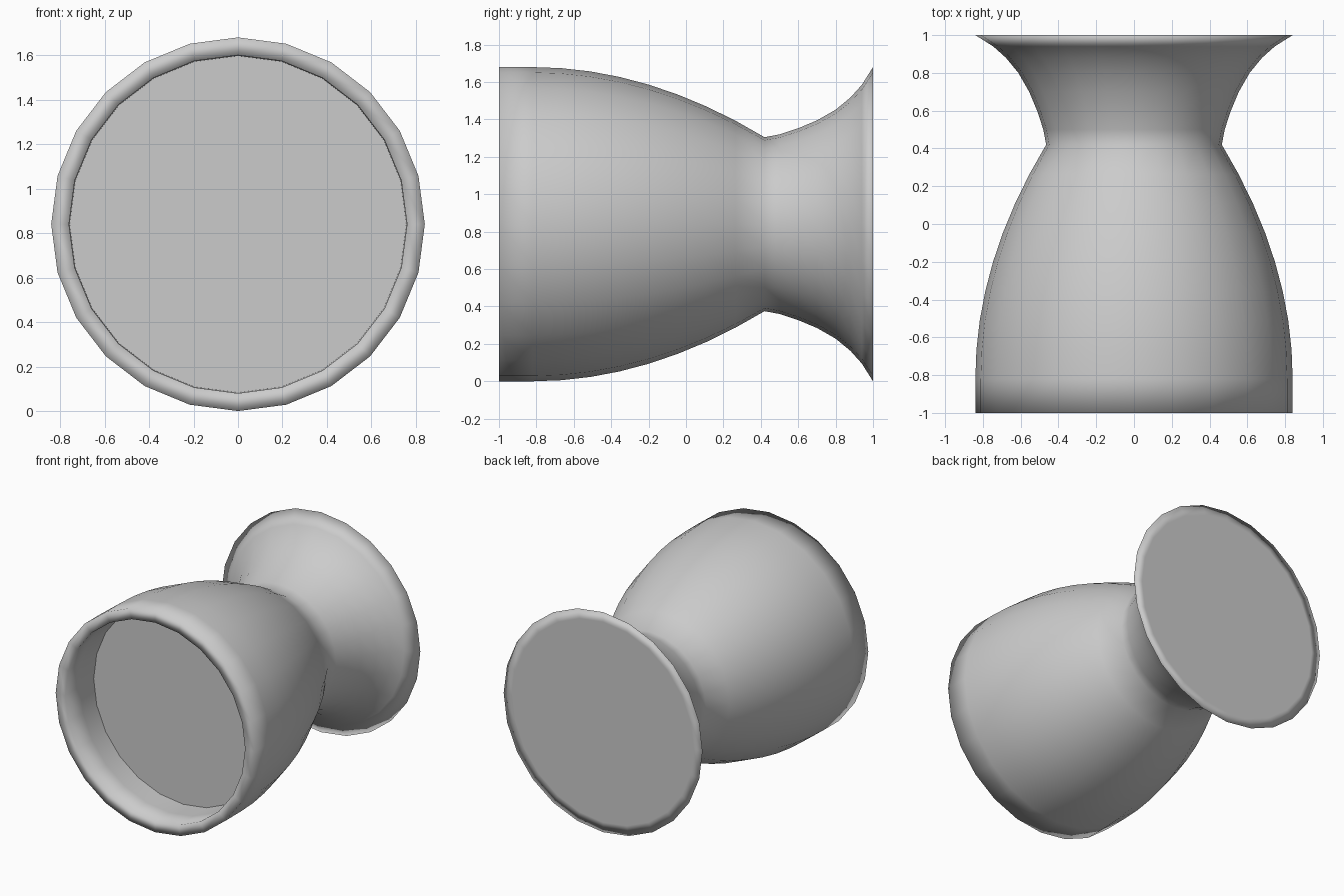
import bpy, bmesh
from math import cos, sin, pi

if "Cube" in bpy.data.objects:
    bpy.data.objects.remove(bpy.data.objects["Cube"])

SIDES = 24
R = 0.84          # rim radius, also height of the axis above the ground


def lathe(name, profile, smooth=True):
    """Spin (y, radius) points about the horizontal axis; radius 0 is unused."""
    bm = bmesh.new()
    rings = []
    for y, r in profile:
        rings.append([bm.verts.new((r * sin(2 * pi * i / SIDES), y,
                                    R + r * cos(2 * pi * i / SIDES)))
                      for i in range(SIDES)])
    if len(rings) == 1:
        bm.faces.new(rings[0])
    for a, b in zip(rings, rings[1:]):
        for i in range(SIDES):
            j = (i + 1) % SIDES
            bm.faces.new((a[i], b[i], b[j], a[j]))
    return finish(name, bm, smooth)


def finish(name, bm, smooth):
    bm.normal_update()
    me = bpy.data.meshes.new(name)
    bm.to_mesh(me)
    bm.free()
    for p in me.polygons:
        p.use_smooth = smooth
    ob = bpy.data.objects.new(name, me)
    bpy.context.collection.objects.link(ob)
    return ob


def disc(name, y, r, flip):
    ob = lathe(name, [(y, r)], smooth=False)
    if (ob.data.polygons[0].normal.y > 0) == flip:
        ob.data.flip_normals()
    return ob


# goblet shell: recessed mouth, rim, bowl, waist, flared foot, foot rim
mouth = [(-0.66, 0.757), (-0.82, 0.76), (-1.0, 0.76)]
bowl = [(-1.0, R)]
for k in range(9):
    t = k / 8
    bowl.append((-0.82 + 1.24 * t, R - 0.375 * t * t))
foot = [(0.5, 0.48), (0.6, 0.513), (0.7, 0.555), (0.8, 0.612),
        (0.88, 0.678), (0.94, 0.745), (1.0, R), (1.0, 0.765)]
shell = lathe("goblet_shell", mouth + bowl + foot)

# make the shell normals point outwards
bm = bmesh.new()
bm.from_mesh(shell.data)
bm.faces.ensure_lookup_table()
bowl_face = max(bm.faces, key=lambda f: f.calc_center_median().z)
if bowl_face.normal.z < 0:
    bmesh.ops.reverse_faces(bm, faces=bm.faces[:])
bm.to_mesh(shell.data)
bm.free()

# flat fill inside the mouth and flat underside of the foot
disc("mouth_fill", -0.66, 0.757, True)
disc("foot_underside", 1.0, 0.765, False)
